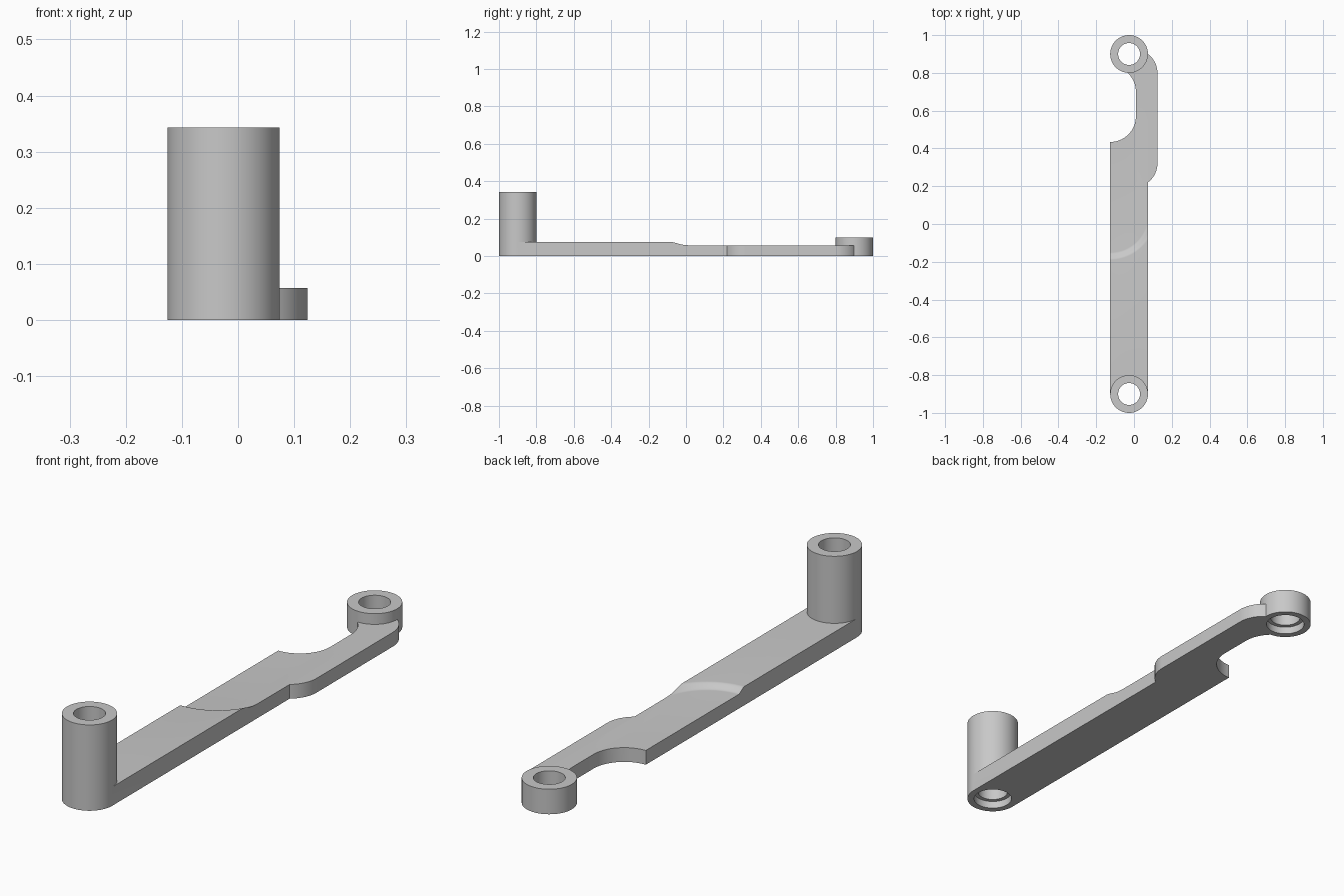
import bpy, bmesh, math

cube = bpy.data.objects.get("Cube")
if cube:
    bpy.data.objects.remove(cube, do_unlink=True)

CX, R = -0.026, 0.1              # tube axis and outer radius
LEFT, RIGHT = CX - R, CX + R     # sides of the bar
END = 0.9                        # tube distance from centre
HIGH, LOW = 0.075, 0.057         # two bar thicknesses

grey = bpy.data.materials.new("plain grey")
grey.use_nodes = True
grey.diffuse_color = (0.58, 0.58, 0.58, 1)
grey.node_tree.nodes["Principled BSDF"].inputs["Base Color"].default_value = grey.diffuse_color


def finish(name, bm):
    bmesh.ops.recalc_face_normals(bm, faces=bm.faces)
    mesh = bpy.data.meshes.new(name)
    bm.to_mesh(mesh)
    bm.free()
    obj = bpy.data.objects.new(name, mesh)
    bpy.context.collection.objects.link(obj)
    mesh.materials.append(grey)
    return obj


def extrude_up(bm, faces, height=None, top=None):
    """Extrude faces by a height, or flatten the new side at level top."""
    new = bmesh.ops.extrude_face_region(bm, geom=faces)["geom"]
    for v in new:
        if isinstance(v, bmesh.types.BMVert):
            v.co.z = top if top is not None else v.co.z + height


def cylinder(name, y, radius, z0, z1):
    bm = bmesh.new()
    bmesh.ops.create_circle(bm, cap_ends=True, segments=64, radius=radius)
    for v in bm.verts:
        v.co.x += CX
        v.co.y += y
        v.co.z = z0
    extrude_up(bm, bm.faces[:], top=z1)
    return finish(name, bm)


def boolean(target, tool, operation):
    mod = target.modifiers.new(operation.lower(), 'BOOLEAN')
    mod.operation, mod.solver, mod.object = operation, 'EXACT', tool
    bpy.context.view_layer.objects.active = target
    bpy.ops.object.modifier_apply(modifier=mod.name)
    bpy.data.objects.remove(tool, do_unlink=True)


def arc(x, y, r, a0, a1, n=16):
    steps = [math.radians(a0 + (a1 - a0) * i / n) for i in range(n + 1)]
    return [(x + r * math.cos(a), y + r * math.sin(a)) for a in steps]


# Bar outline with the cranked arm at the back
outline = [(LEFT, -END), (RIGHT, -END)]
outline += arc(0, 0.32, 0.124, -53.4, 0)
outline += arc(0, 0.80, 0.124, 0, 54)
outline += [(CX, END), (CX, 0.82)]
outline += arc(LEFT, 0.70, 0.136, 45, 0)
outline += arc(LEFT, 0.57, 0.136, 0, -90)
bm = bmesh.new()
face = bm.faces.new([bm.verts.new((x, y, 0)) for x, y in outline])
extrude_up(bm, [face], height=HIGH)
link = finish("link_arm", bm)

# Curved recess that thins the back of the bar
MID_Y, INNER, OUTER = 0.05, 0.2, 0.24
bm = bmesh.new()
columns = []
offsets = [-0.1] + [0.2 * math.sin(math.pi / 2 * i / 32) for i in range(33)] + [0.4]
for dx in offsets:
    column = []
    for k in range(13):
        t = k / 12
        d = OUTER + (INNER - OUTER) * t
        across = min(max(dx, 0), INNER)
        y = MID_Y - math.sqrt(max(d * d - across * across, 0))
        z = HIGH + (LOW - HIGH) * (1 - math.cos(math.pi * t)) / 2
        column.append(bm.verts.new((LEFT + dx, y, z)))
    column.append(bm.verts.new((LEFT + dx, 1.2, LOW)))
    columns.append(column)
for a, b in zip(columns, columns[1:]):
    for k in range(len(a) - 1):
        bm.faces.new((a[k], b[k], b[k + 1], a[k + 1]))
extrude_up(bm, bm.faces[:], top=0.3)
boolean(link, finish("recess_cutter", bm), 'DIFFERENCE')

# Tall front tube and short back tube, each bored and counterbored from below
for name, y, height in (("front_tube", -END, 0.343), ("back_tube", END, 0.1)):
    boolean(link, cylinder(name, y, R, 0, height), 'UNION')
    boolean(link, cylinder(name + "_bore", y, 0.058, -0.1, 0.5), 'DIFFERENCE')
    boolean(link, cylinder(name + "_counterbore", y, 0.074, -0.1, 0.03), 'DIFFERENCE')

bpy.ops.object.select_all(action='DESELECT')
link.select_set(True)
bpy.context.view_layer.objects.active = link
bpy.ops.object.shade_smooth_by_angle(angle=math.radians(30))
